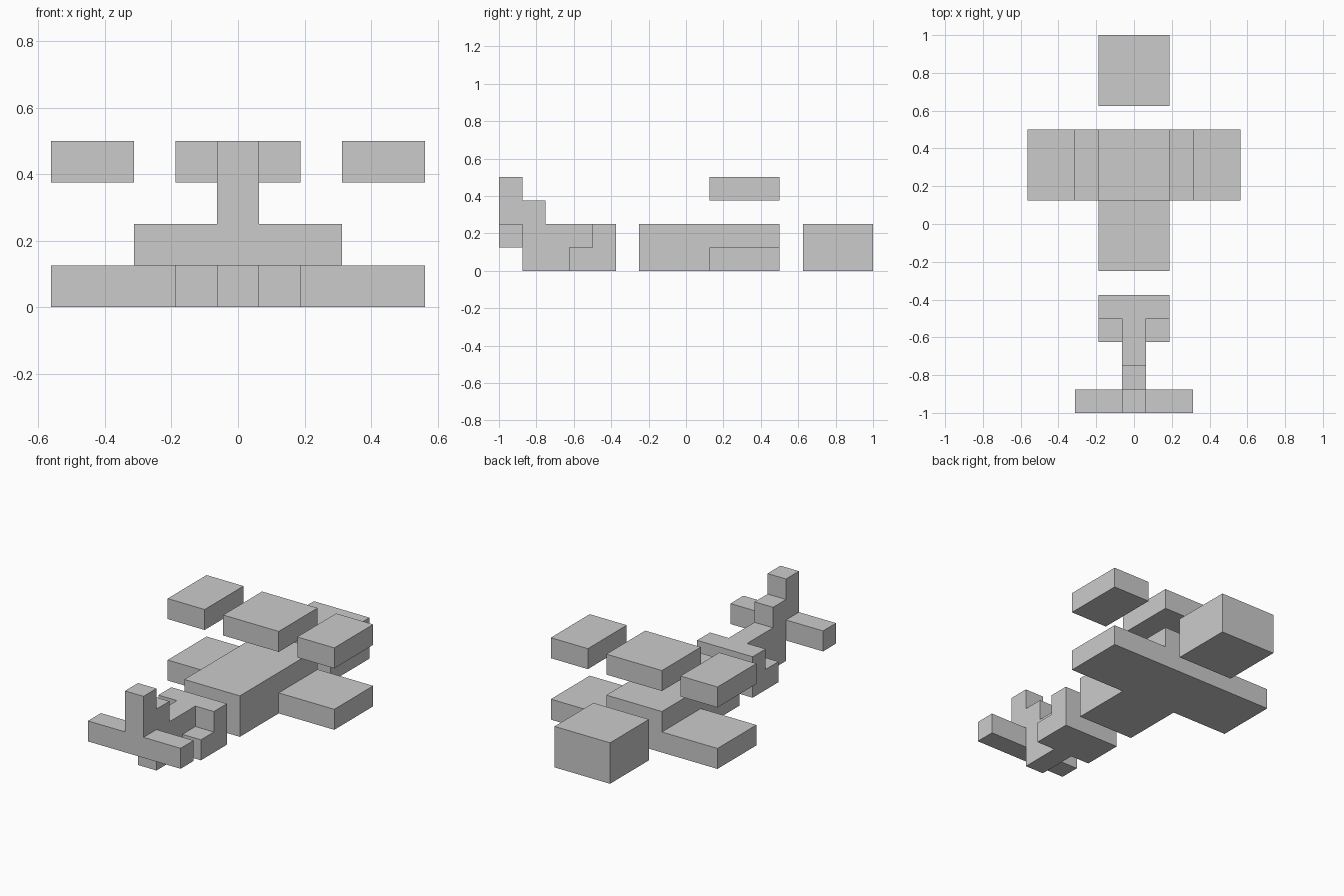
import bpy
import bmesh

if "Cube" in bpy.data.objects:
    bpy.data.objects.remove(bpy.data.objects["Cube"])

grey = bpy.data.materials.new("light grey")
grey.diffuse_color = (0.6, 0.6, 0.6, 1)
grey.use_nodes = True
grey.node_tree.nodes["Principled BSDF"].inputs["Base Color"].default_value = grey.diffuse_color
U = 1 / 16  # block grid unit


def finish(name, bm):
    mesh = bpy.data.meshes.new(name)
    bm.to_mesh(mesh)
    bm.free()
    mesh.materials.append(grey)
    ob = bpy.data.objects.new(name, mesh)
    bpy.context.collection.objects.link(ob)
    return ob


def extrude_outline(name, points, offset, axis):
    """Flat outline in grid units, extruded along axis by offset (units)."""
    bm = bmesh.new()
    face = bm.faces.new([bm.verts.new([c * U for c in p]) for p in points])
    geom = bmesh.ops.extrude_face_region(bm, geom=[face])["geom"]
    vec = [0, 0, 0]
    vec[axis] = offset * U
    bmesh.ops.translate(bm, vec=vec,
                        verts=[v for v in geom if isinstance(v, bmesh.types.BMVert)])
    bmesh.ops.recalc_face_normals(bm, faces=bm.faces)
    return finish(name, bm)


def box(name, x0, x1, y0, y1, z0, z1):
    return extrude_outline(
        name, [(x0, y0, z0), (x1, y0, z0), (x1, y1, z0), (x0, y1, z0)], z1 - z0, 2)


# Nose block and main body
box("nose_block", -3, 3, 10, 16, 0, 4)
box("body", -3, 3, -4, 8, 0, 4)

# Lower wings and the floating upper wing plates
box("upper_wing_middle", -3, 3, 2, 8, 6, 8)
for side, s in (("left", -1), ("right", 1)):
    box(side + "_lower_wing", *sorted((s * 3, s * 9)), 2, 8, 0, 2)
    box(side + "_upper_wing_tip", *sorted((s * 5, s * 9)), 2, 8, 6, 8)
    # Tailplane half
    box(side + "_tailplane", *sorted((s * 1, s * 5)), -16, -14, 2, 4)
    # Stepped shoulder on the tail root
    step = [(-10, 0), (-6, 0), (-6, 4), (-8, 4), (-8, 2), (-10, 2)]
    extrude_outline(side + "_tail_shoulder", [(s, y, z) for y, z in step], 2 * s, 0)

# Tail spine with stepped fin
fin = [(-14, 0), (-6, 0), (-6, 4), (-12, 4), (-12, 6), (-14, 6),
       (-14, 8), (-16, 8), (-16, 2), (-14, 2)]
extrude_outline("tail_fin", [(-1, y, z) for y, z in fin], 2, 0)
